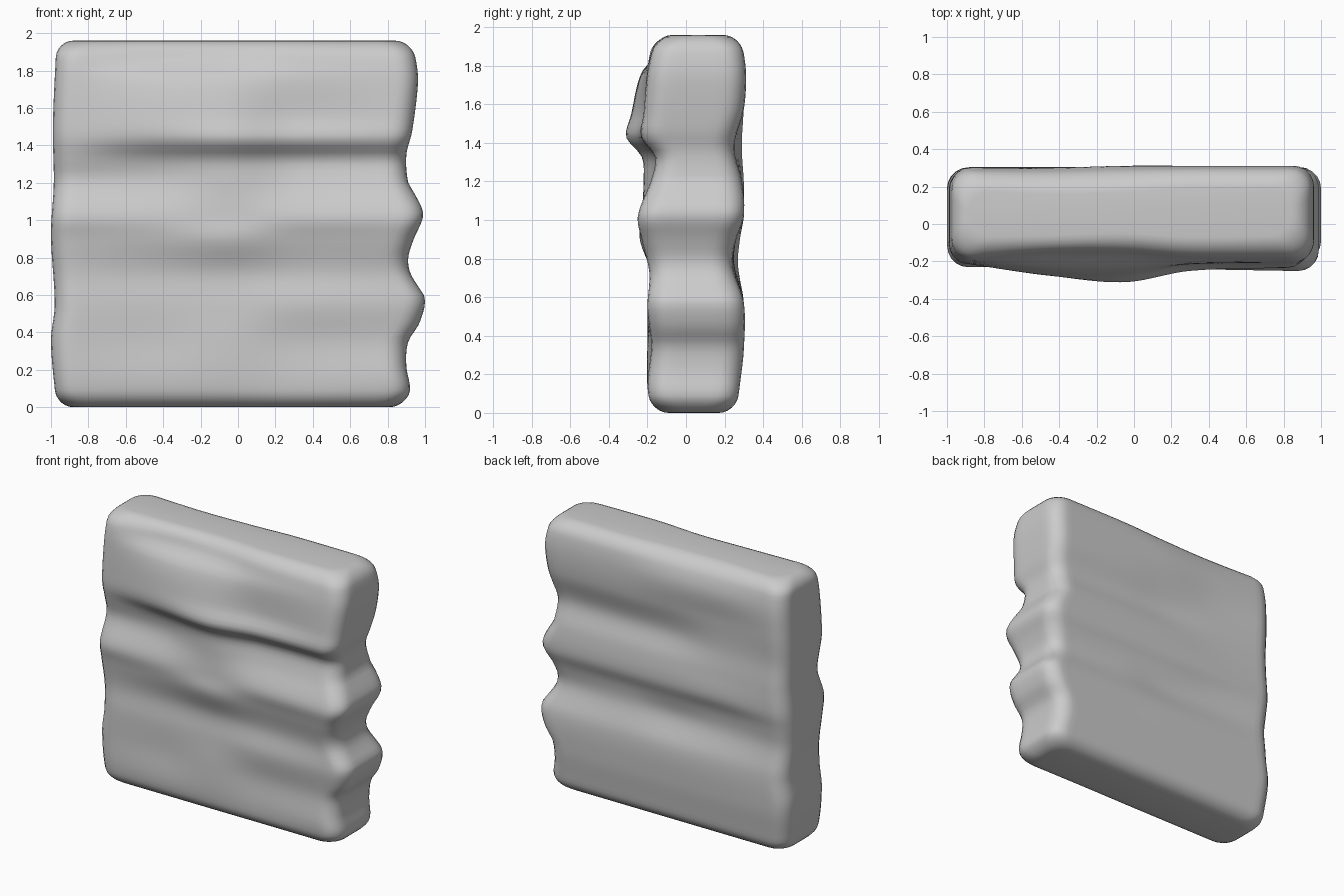
import bpy, bmesh, math

default = bpy.data.objects.get("Cube")
if default:
    bpy.data.objects.remove(default, do_unlink=True)

HEIGHT, CORNER, EDGE = 1.96, 0.11, 0.09


def curve(points, t):
    """Smooth interpolation through (position, value) points."""
    n = len(points)
    if t <= points[0][0]:
        return points[0][1]
    if t >= points[-1][0]:
        return points[-1][1]
    i = next(k for k in range(n - 1) if t <= points[k + 1][0])

    def slope(k):
        a, b = points[max(k - 1, 0)], points[min(k + 1, n - 1)]
        return (b[1] - a[1]) / (b[0] - a[0])

    (p, u), (q, v) = points[i], points[i + 1]
    h, s = q - p, (t - p) / (q - p)
    return ((2 * s**3 - 3 * s**2 + 1) * u + (s**3 - 2 * s**2 + s) * h * slope(i)
            + (3 * s**2 - 2 * s**3) * v + (s**3 - s**2) * h * slope(i + 1))


# End profiles: height, distance from the centre
right_end = [(0, .9), (.1, .92), (.22, .90), (.35, .91), (.45, .97), (.58, 1), (.65, .96),
             (.72, .92), (.8, .91), (.9, .94), (1.03, .99), (1.15, .94), (1.2, .91),
             (1.35, .9), (1.47, .93), (1.7, .96), (1.8, .96), (1.96, .93)]
left_end = [(0, .97), (.35, 1), (.55, .98), (.92, 1), (1.2, .985), (1.5, .99), (1.96, .97)]

# Face relief: height, depth at each column
columns = (-.9, -.45, -.05, .3, .85)
front_rows = [(0, (.18, .18, .18, .18, .18)), (.15, (.2, .2, .2, .19, .2)),
              (.35, (.2, .19, .2, .18, .18)), (.55, (.2, .19, .19, .2, .2)),
              (.72, (.19, .18, .18, .18, .19)), (.9, (.21, .22, .24, .22, .23)),
              (1.02, (.23, .23, .23, .24, .25)), (1.21, (.17, .18, .22, .18, .18)),
              (1.33, (.19, .2, .23, .17, .16)), (1.43, (.21, .27, .31, .25, .23)),
              (1.55, (.21, .27, .28, .22, .22)), (1.76, (.2, .23, .23, .21, .2)),
              (1.86, (.19, .16, .16, .18, .18)), (1.96, (.16, .15, .14, .16, .15))]
back_rows = [(0, (.26, .26, .26, .26, .26)), (.15, (.28, .28, .28, .28, .28)),
             (.33, (.3, .3, .3, .3, .3)), (.57, (.3, .3, .3, .3, .3)),
             (.77, (.27, .25, .24, .25, .24)), (.9, (.28, .26, .26, .26, .26)),
             (1.02, (.3, .3, .3, .3, .3)), (1.2, (.3, .29, .29, .29, .29)),
             (1.38, (.29, .27, .25, .25, .25)), (1.58, (.3, .28, .29, .3, .3)),
             (1.78, (.3, .3, .31, .31, .31)), (1.96, (.27, .25, .26, .28, .28))]


def relief(rows, z):
    """Depth across the width at one height."""
    return [(x, curve([(h, d[c]) for h, d in rows], z)) for c, x in enumerate(columns)]


def outline(z, inset):
    """Rounded cross-section of the slab at one height."""
    lo = -curve(left_end, z) + inset + CORNER
    hi = curve(right_end, z) - inset - CORNER
    faces = ((relief(front_rows, z), -1), (relief(back_rows, z), 1))
    span, side, bend = 40, 6, 5
    ring = []
    for depths, sign in faces:
        # Long face, then a rounded corner, running counter-clockwise
        start, end = (lo, hi) if sign < 0 else (hi, lo)
        for i in range(span):
            x = start + (end - start) * i / span
            ring.append((x, sign * (curve(depths, x) - inset)))
        y = sign * (curve(depths, end) - inset - CORNER)
        for i in range(bend):
            a = math.pi / 2 * i / bend
            ring.append((end - sign * CORNER * math.sin(a), y + sign * CORNER * math.cos(a)))
        # Short end, then the second rounded corner
        other, osign = faces[1] if sign < 0 else faces[0]
        y2 = osign * (curve(other, end) - inset - CORNER)
        for i in range(side):
            ring.append((end - sign * CORNER, y + (y2 - y) * i / side))
        for i in range(bend):
            a = math.pi / 2 * i / bend
            ring.append((end - sign * CORNER * math.cos(a), y2 + osign * CORNER * math.sin(a)))
    return ring


# Heights: rounded bottom edge, body, rounded top edge
arc = [(EDGE * (1 - math.cos(a)), EDGE * (1 - math.sin(a)))
       for a in (math.pi / 2 * i / 6 for i in range(6))]
body = [EDGE + (HEIGHT - 2 * EDGE) * i / 56 for i in range(57)]
levels = arc + [(z, 0) for z in body] + [(HEIGHT - z, d) for z, d in reversed(arc)]

bm = bmesh.new()
rings = [[bm.verts.new((x, y, z)) for x, y in outline(z, d)] for z, d in levels]
for low, high in zip(rings, rings[1:]):
    for i in range(len(low)):
        j = (i + 1) % len(low)
        bm.faces.new((low[i], low[j], high[j], high[i]))
bm.faces.new(rings[0][::-1])
bm.faces.new(rings[-1])
bmesh.ops.recalc_face_normals(bm, faces=bm.faces)
mesh = bpy.data.meshes.new("rock_slab")
bm.to_mesh(mesh)
bm.free()
mesh.shade_smooth()

# Plain grey stone
stone = bpy.data.materials.new("grey_stone")
stone.use_nodes = True
grey = (.6, .6, .6, 1)
stone.diffuse_color = grey
stone.node_tree.nodes["Principled BSDF"].inputs["Base Color"].default_value = grey
mesh.materials.append(stone)
slab = bpy.data.objects.new("rock_slab", mesh)
bpy.context.collection.objects.link(slab)
